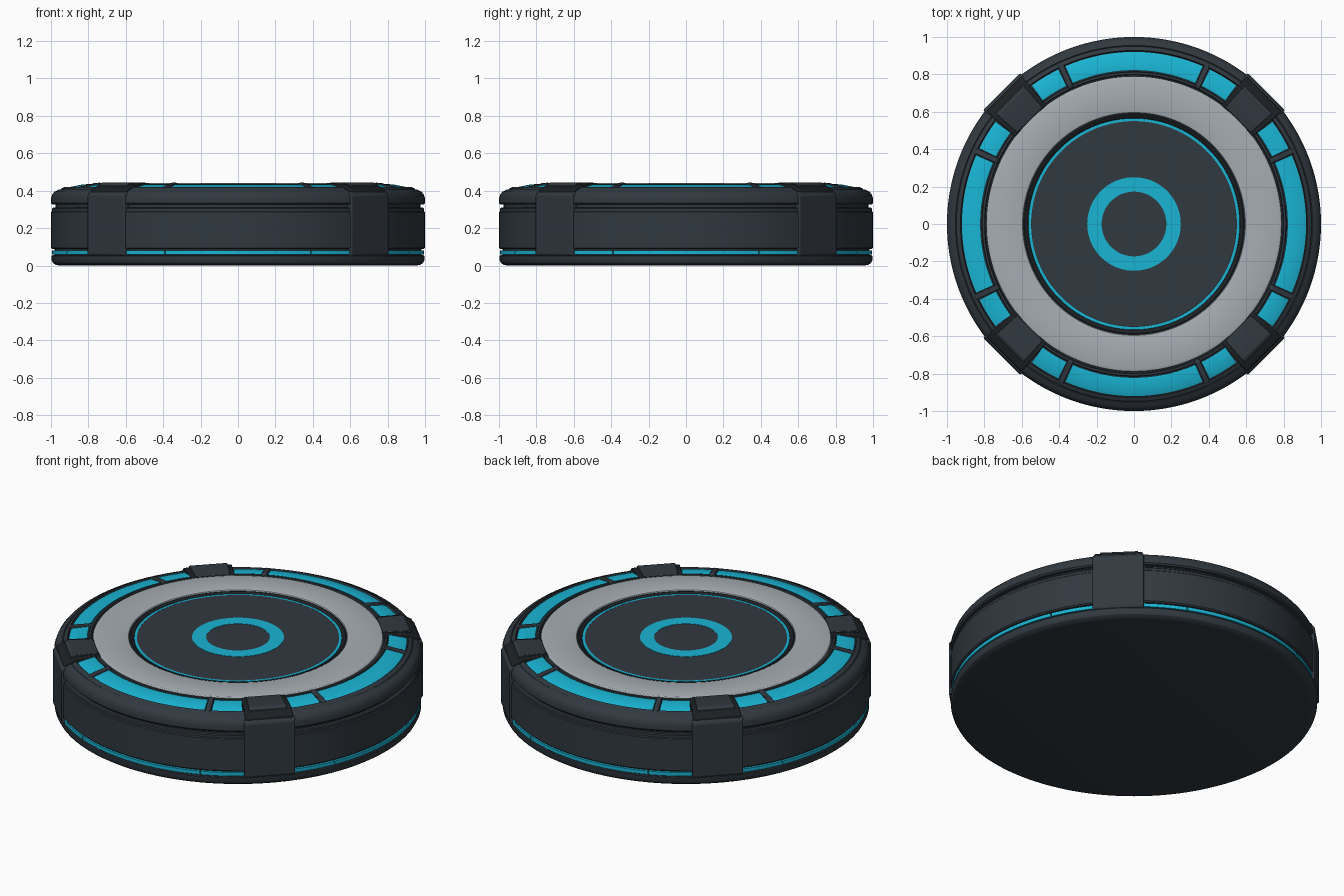
import bpy, bmesh
from math import radians, cos, sin, pi

if "Cube" in bpy.data.objects:
    bpy.data.objects.remove(bpy.data.objects["Cube"])


def material(name, rgb):
    m = bpy.data.materials.new(name)
    m.diffuse_color = (*rgb, 1)
    m.use_nodes = True
    m.node_tree.nodes["Principled BSDF"].inputs["Base Color"].default_value = m.diffuse_color
    return m


DARK = material("dark_shell", (0.030, 0.040, 0.050))
BLACK = material("black_trim", (0.012, 0.015, 0.018))
CYAN = material("cyan_light", (0.010, 0.46, 0.66))
GREY = material("grey_plate", (0.38, 0.42, 0.45))


def finish(name, bm, mat):
    bmesh.ops.remove_doubles(bm, verts=bm.verts, dist=1e-5)
    bmesh.ops.recalc_face_normals(bm, faces=bm.faces)
    me = bpy.data.meshes.new(name)
    bm.to_mesh(me)
    bm.free()
    me.materials.append(mat)
    me.shade_smooth()
    me.set_sharp_from_angle(angle=radians(28))
    ob = bpy.data.objects.new(name, me)
    bpy.context.collection.objects.link(ob)
    return ob


def lathe(name, profile, mat, spans=None, closed=True):
    """Sweep an (r, z) profile round z, fully or over angle spans in degrees."""
    bm = bmesh.new()
    full = spans is None
    for a0, a1 in spans or [(0, 360)]:
        n = max(4, round(abs(a1 - a0) / 2.5))
        rings = []
        for i in range(n if full else n + 1):
            a = radians(a0 + (a1 - a0) * i / n)
            rings.append([bm.verts.new((r * cos(a), r * sin(a), z)) for r, z in profile])
        pairs = list(zip(rings, rings[1:])) + ([(rings[-1], rings[0])] if full else [])
        k = len(profile)
        for p, q in pairs:
            for j in range(k if closed else k - 1):
                m = (j + 1) % k
                if profile[j][0] == 0 and profile[m][0] == 0:
                    continue
                if profile[j][0] == 0:
                    bm.faces.new((p[j], p[m], q[m]))
                elif profile[m][0] == 0:
                    bm.faces.new((p[j], p[m], q[j]))
                else:
                    bm.faces.new((p[j], p[m], q[m], q[j]))
        if not full:
            bm.faces.new(rings[0])
            bm.faces.new(rings[-1])
    if full:
        loose = [v for v in bm.verts if not v.link_faces]
        bmesh.ops.delete(bm, geom=loose, context='VERTS')
    return finish(name, bm, mat)


def slab(name, profile, width_in, width_out, mat, angle, bevel=0.006):
    """Extrude an (r, z) profile across the radial direction; width tapers along r."""
    bm = bmesh.new()
    rs = [r for r, _ in profile]
    lo, hi = min(rs), max(rs)
    c, s = cos(radians(angle)), sin(radians(angle))
    sides = []
    for sgn in (-1, 1):
        row = []
        for r, z in profile:
            t = sgn * (width_in + (width_out - width_in) * (r - lo) / (hi - lo)) / 2
            row.append(bm.verts.new((r * c - t * s, r * s + t * c, z)))
        sides.append(row)
    bm.faces.new(sides[0])
    bm.faces.new(sides[1])
    for j in range(len(profile)):
        m = (j + 1) % len(profile)
        bm.faces.new((sides[0][j], sides[0][m], sides[1][m], sides[1][j]))
    ob = finish(name, bm, mat)
    b = ob.modifiers.new("bevel", 'BEVEL')
    b.width, b.segments = bevel, 2
    return ob


# Main shell with the side grooves and stepped top
lathe("shell", [(0, 0), (0.955, 0), (0.975, 0.004), (0.99, 0.014), (0.997, 0.028), (0.997, 0.05),
                (0.993, 0.055), (0.98, 0.056), (0.98, 0.087), (0.993, 0.088), (1, 0.095),
                (1, 0.285), (0.995, 0.29), (0.995, 0.304), (0.99, 0.309), (0.975, 0.31),
                (0.975, 0.325), (0.993, 0.326), (1, 0.334), (1, 0.36), (0.993, 0.38),
                (0.98, 0.395), (0.955, 0.407), (0.95, 0.404), (0.945, 0.411), (0.928, 0.419),
                (0.923, 0.405), (0.815, 0.415), (0.812, 0.435), (0.8, 0.436), (0.796, 0.42),
                (0.6, 0.41), (0, 0.41)], DARK, closed=False)

# Top plates
lathe("grey_ring", [(0.79, 0.40), (0.79, 0.43), (0.785, 0.436), (0.772, 0.44), (0.605, 0.44),
                    (0.596, 0.437), (0.592, 0.43), (0.592, 0.40)], GREY)
lathe("recess_trim", [(0.594, 0.40), (0.594, 0.431), (0.585, 0.434), (0.572, 0.43),
                      (0.566, 0.424), (0.56, 0.40)], BLACK)
lathe("thin_light_ring", [(0.565, 0.40), (0.565, 0.428), (0.55, 0.428), (0.55, 0.40)], CYAN)
lathe("centre_disc", [(0.551, 0.40), (0.551, 0.427), (0.546, 0.43), (0, 0.43)], DARK, closed=False)
lathe("centre_light_ring", [(0.25, 0.425), (0.25, 0.432), (0.173, 0.432), (0.173, 0.425)], CYAN)

# Segmented lights on the top and around the base
top_spans, base_spans = [], []
for q in (0, 90, 180, 270):
    top_spans += [(q - 23.6, q + 23.6), (q + 26, q + 36.5), (q - 36.5, q - 26)]
    base_spans += [(q - 22.9, q + 22.9), (q + 23.2, q + 38), (q - 38, q - 23.2)]
lathe("top_light_segments", [(0.92, 0.395), (0.92, 0.413), (0.905, 0.419), (0.83, 0.434),
                             (0.82, 0.432), (0.82, 0.395)], CYAN, top_spans)
lathe("base_light_segments", [(0.97, 0.06), (0.995, 0.06), (0.995, 0.081), (0.97, 0.081)],
      CYAN, base_spans)

for q in (0, 90, 180, 270):
    # Narrow ribs between the top lights
    for d in (-24.8, 24.8):
        slab("light_divider", [(0.80, 0.40), (0.80, 0.438), (0.815, 0.443), (0.90, 0.428),
                               (0.935, 0.419), (0.935, 0.40)], 0.03, 0.03, DARK, q + d, 0.004)
    # Corner clamps: upright plate, dark collar and top block
    a = q + 45
    slab("clamp_plate", [(0.95, 0.05), (0.99, 0.05), (1.0, 0.06), (1.0, 0.375), (0.985, 0.393),
                         (0.95, 0.40)], 0.28, 0.28, DARK, a)
    slab("clamp_collar", [(0.775, 0.39), (0.775, 0.432), (0.79, 0.438), (0.92, 0.436),
                          (0.982, 0.405), (0.987, 0.375), (0.95, 0.37)], 0.24, 0.265, BLACK, a)
    slab("clamp_block", [(0.79, 0.40), (0.785, 0.441), (0.795, 0.444), (0.925, 0.444),
                         (0.94, 0.436), (0.94, 0.40)], 0.19, 0.21, DARK, a, 0.003)
